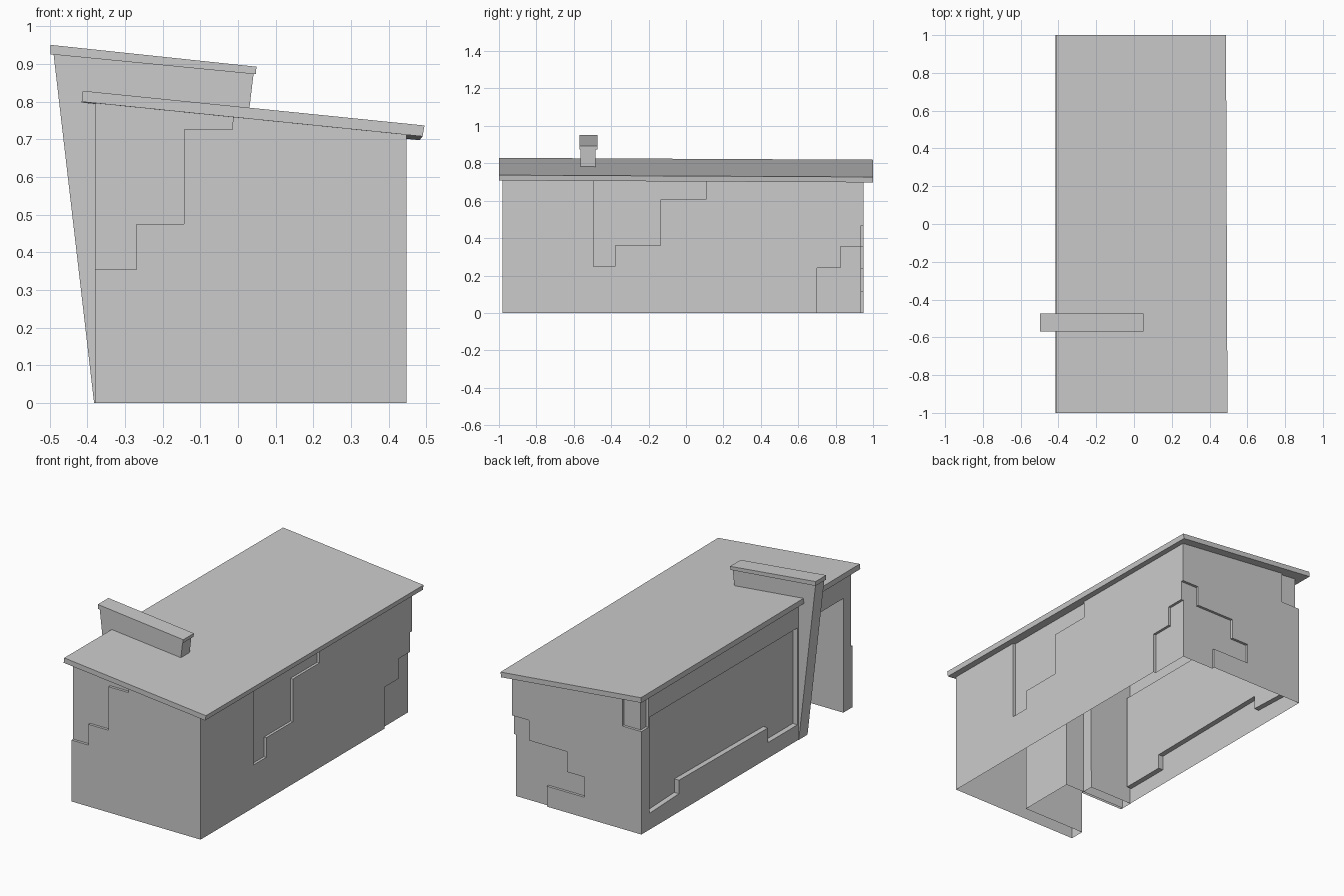
import bpy, bmesh

if "Cube" in bpy.data.objects:
    bpy.data.objects.remove(bpy.data.objects["Cube"])


def prism(name, pts, axis, a, b):
    """Extrude a 2D outline along an axis from a to b."""
    place = {'x': lambda p, t: (t, p[0], p[1]),
             'y': lambda p, t: (p[0], t, p[1]),
             'z': lambda p, t: (p[0], p[1], t)}[axis]
    bm = bmesh.new()
    n = len(pts)
    lo = [bm.verts.new(place(p, a)) for p in pts]
    hi = [bm.verts.new(place(p, b)) for p in pts]
    bm.faces.new(lo)
    bm.faces.new(hi)
    for i in range(n):
        j = (i + 1) % n
        bm.faces.new((lo[i], lo[j], hi[j], hi[i]))
    bmesh.ops.recalc_face_normals(bm, faces=bm.faces)
    me = bpy.data.meshes.new(name)
    bm.to_mesh(me)
    bm.free()
    ob = bpy.data.objects.new(name, me)
    bpy.context.collection.objects.link(ob)
    return ob


def open_bottom(me):
    """Remove faces lying on the ground so the part is a hollow shell."""
    bm = bmesh.new()
    bm.from_mesh(me)
    gone = [f for f in bm.faces if all(abs(v.co.z) < 1e-4 for v in f.verts)]
    bmesh.ops.delete(bm, geom=gone, context='FACES')
    bm.to_mesh(me)
    bm.free()


def tilt_back(ob):
    """Roof drops slightly and narrows toward the back."""
    for v in ob.data.vertices:
        v.co.z -= 0.005 * (v.co.y + 1)
        if v.co.x > 0.46:
            v.co.x -= 0.004 * (v.co.y + 1)


# Main walls with sloping top
L, R, F, B = -0.38, 0.447, -0.98, 0.95
D = 0.015
walls = prism("walls", [(L, 0), (R, 0), (R, 0.728), (L, 0.81)], 'y', F, B)
tilt_top = [v for v in walls.data.vertices if v.co.z > 0.5]
for v in tilt_top:
    v.co.z -= 0.005 * (v.co.y + 1)

# Stepped recesses in each wall, plus the porch
cutters = [
    prism("front_recess", [(-0.5, 0.355), (-0.27, 0.355), (-0.27, 0.475), (-0.143, 0.475),
                           (-0.143, 0.727), (-0.015, 0.727), (0.0, 1), (-0.5, 1)], 'y', F - 0.1, F + D),
    prism("right_recess", [(-0.495, 1), (-0.495, 0.247), (-0.38, 0.247), (-0.38, 0.36),
                           (-0.137, 0.36), (-0.137, 0.607), (0.107, 0.607), (0.107, 1)], 'x', R - D, R + 0.1),
    prism("right_corner_recess", [(0.70, -0.1), (0.70, 0.24), (0.827, 0.24), (0.827, 0.355),
                                  (1.05, 0.355), (1.05, -0.1)], 'x', R - D, R + 0.1),
    prism("back_recess", [(0.55, -0.1), (0.225, -0.1), (0.225, 0.118), (-0.015, 0.118),
                          (-0.015, 0.235), (0.095, 0.235), (0.095, 0.352), (0.34, 0.352),
                          (0.34, 0.468), (0.55, 0.468)], 'y', B - D, B + 0.1),
    prism("back_top_recess", [(-0.5, 0.595), (-0.258, 0.595), (-0.258, 1), (-0.5, 1)], 'y', B - D, B + 0.1),
    prism("left_top_recess", [(1.05, 0.595), (0.886, 0.595), (0.886, 1), (1.05, 1)], 'x', L - 0.1, L + D),
    prism("left_panel", [(0.876, 0.65), (-0.476, 0.65), (-0.476, 0.09), (-0.207, 0.09),
                         (-0.207, 0.175), (0.607, 0.183), (0.607, 0.105), (0.876, 0.095)],
          'x', L - 0.1, L + 0.03),
    prism("porch", [(-0.55, -0.1), (-0.55, 0.66), (-0.895, 0.66), (-0.895, -0.1)], 'x', L - 0.1, 0.02),
]
for c in cutters:
    c.hide_render = True
    m = walls.modifiers.new(c.name, 'BOOLEAN')
    m.operation = 'DIFFERENCE'
    m.solver = 'EXACT'
    m.object = c

# Bake the cuts, drop the cutters and open the underside
dg = bpy.context.evaluated_depsgraph_get()
baked = bpy.data.meshes.new_from_object(walls.evaluated_get(dg))
walls.modifiers.clear()
walls.data = baked
for c in cutters:
    bpy.data.objects.remove(c)
open_bottom(walls.data)

# Sloping overhanging roof slab
roof = prism("roof", [(-0.415, 0.80), (0.49, 0.708), (0.495, 0.737), (-0.412, 0.829)], 'y', -1, 1)
tilt_back(roof)

# Leaning fin wall beside the porch, rising through the roof
fin = prism("fin_wall", [(L, 0), (-0.10, 0), (-0.10, 0.69), (0.02, 0.69), (0.03, 0.78),
                         (0.042, 0.88), (-0.49, 0.93)], 'y', -0.565, -0.485)
for v in fin.data.vertices:
    v.co.x -= 0.002 if v.co.z == 0 else 0
open_bottom(fin.data)
prism("fin_cap", [(-0.498, 0.926), (0.047, 0.873), (0.049, 0.893), (-0.498, 0.951)],
      'y', -0.57, -0.473)
